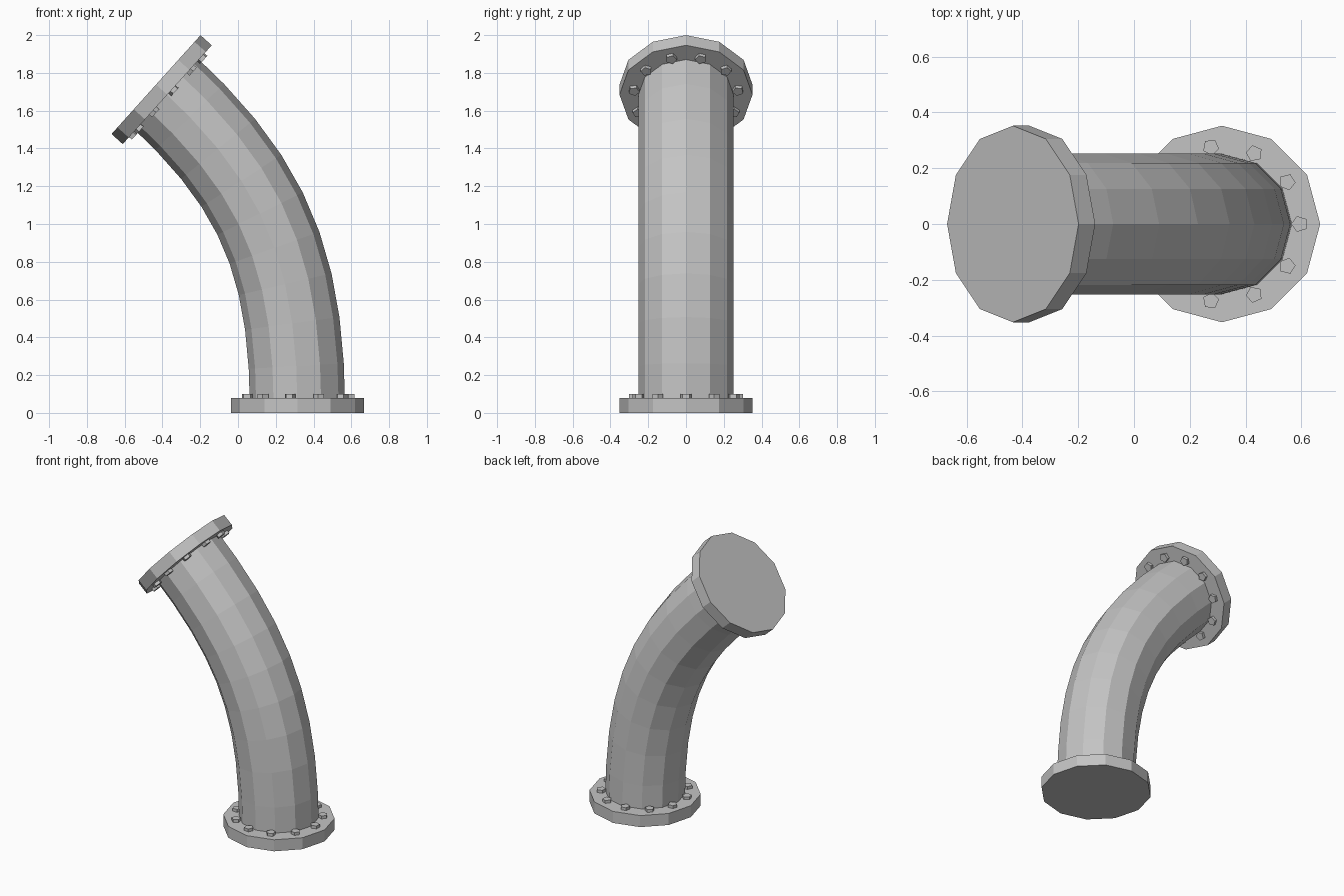
import bpy
import bmesh
from math import cos, sin, pi, radians, atan2
from mathutils import Matrix, Vector

cube = bpy.data.objects.get("Cube")
if cube:
    bpy.data.objects.remove(cube, do_unlink=True)

TILT = radians(48)
SIDES = 12
PIPE_R, FLANGE_R, FLANGE_H = 0.252, 0.352, 0.08
BOLTS, BOLT_RING, BOLT_R, BOLT_H = 11, 0.278, 0.03, 0.02
SEGMENTS = 9

metal = bpy.data.materials.new("grey_metal")
metal.use_nodes = True
grey = (0.55, 0.55, 0.55, 1)
metal.diffuse_color = grey
metal.node_tree.nodes["Principled BSDF"].inputs["Base Color"].default_value = grey


def add_tube(bm, frames, radius, sides, phase=0.0, caps=True):
    """Skin a regular polygon through a series of frames."""
    rings = []
    for frame in frames:
        angles = [phase + 2 * pi * i / sides for i in range(sides)]
        rings.append([bm.verts.new(frame @ Vector((radius * cos(a), radius * sin(a), 0)))
                      for a in angles])
    for low, high in zip(rings, rings[1:]):
        for i in range(sides):
            j = (i + 1) % sides
            bm.faces.new((low[i], low[j], high[j], high[i]))
    if caps:
        bm.faces.new(rings[0][::-1])
        bm.faces.new(rings[-1])


def finish(name, bm):
    bmesh.ops.recalc_face_normals(bm, faces=bm.faces)
    mesh = bpy.data.meshes.new(name)
    bm.to_mesh(mesh)
    bm.free()
    mesh.materials.append(metal)
    obj = bpy.data.objects.new(name, mesh)
    bpy.context.collection.objects.link(obj)


def lift(height):
    return Matrix.Translation((0, 0, height))


# Centre line of the bend, running between the outer faces of both flanges
start = Vector((0.315, 0, 0))
end = Vector((-0.434, 0, 1.738))
start_handle = start + Vector((0, 0, 0.78))
end_handle = end + 0.78 * Vector((sin(TILT), 0, -cos(TILT)))


def bend_frame(t):
    s = 1 - t
    point = (s**3 * start + 3 * s * s * t * start_handle
             + 3 * s * t * t * end_handle + t**3 * end)
    along = (s * s * (start_handle - start) + 2 * s * t * (end_handle - start_handle)
             + t * t * (end - end_handle))
    return Matrix.Translation(point) @ Matrix.Rotation(atan2(along.x, along.z), 4, 'Y')


# Bent pipe, its ends tucked inside the flanges
steps = [min(max(i / SEGMENTS, 0.015), 0.985) for i in range(SEGMENTS + 1)]
bm = bmesh.new()
add_tube(bm, [bend_frame(t) for t in steps], PIPE_R, SIDES, caps=False)
finish("bent_pipe", bm)

# Flanges, each facing along the pipe, with a ring of bolt heads
ends = {
    "bottom": Matrix.Translation(start),
    "top": Matrix.Translation(end) @ Matrix.Rotation(pi - TILT, 4, 'Y'),
}
for label, base in ends.items():
    bm = bmesh.new()
    add_tube(bm, [base, base @ lift(FLANGE_H)], FLANGE_R, SIDES)
    finish(label + "_flange", bm)

    bm = bmesh.new()
    for i in range(BOLTS):
        seat = (base @ Matrix.Rotation(2 * pi * i / BOLTS, 4, 'Z')
                @ Matrix.Translation((BOLT_RING, 0, FLANGE_H)))
        add_tube(bm, [seat @ lift(-0.01), seat @ lift(BOLT_H)], BOLT_R, 5, phase=pi)
    finish(label + "_bolts", bm)
